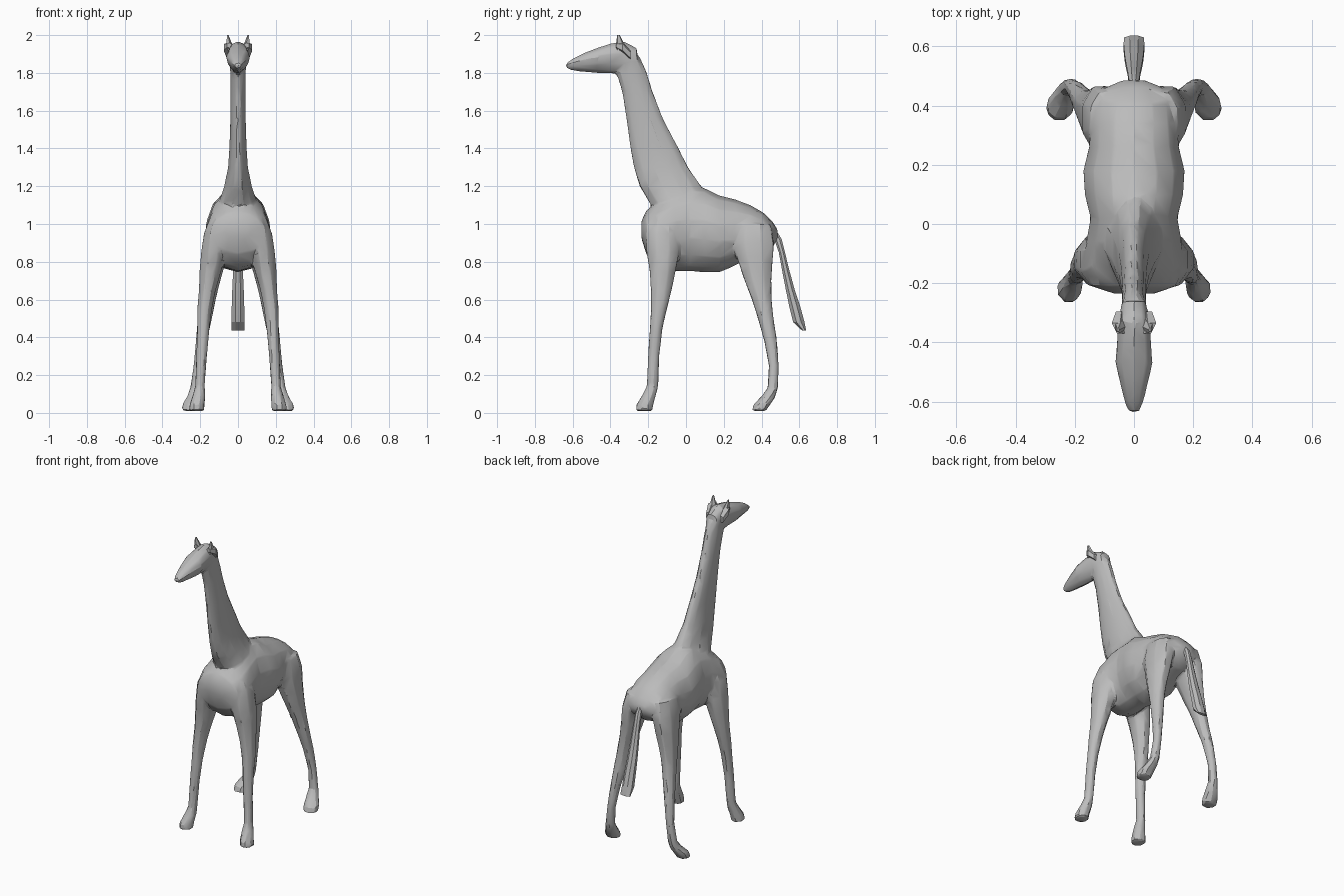
import bpy
from math import sin, cos, pi, radians

cube = bpy.data.objects.get("Cube")
if cube:
    bpy.data.objects.remove(cube, do_unlink=True)

grey = bpy.data.materials.new("warm_grey")
grey.use_nodes = True
COLOUR = (0.5, 0.5, 0.5, 1)
grey.diffuse_color = COLOUR
grey.node_tree.nodes["Principled BSDF"].inputs["Base Color"].default_value = COLOUR


def loft(name, rows, along="z", sides=12, taper=0, mirror=False):
    """Rows: position along the axis, low and high edge, inner and outer x."""
    verts, faces = [], []
    side = -1 if mirror else 1
    for t, low, high, x0, x1 in rows:
        for i in range(sides):
            a = 2 * pi * (i + 0.5) / sides
            x = (x0 + x1) / 2 + (x1 - x0) / 2 * cos(a) * (1 + taper * sin(a))
            d = (low + high) / 2 + (high - low) / 2 * sin(a)
            verts.append((side * x, d, t) if along == "z" else (side * x, t, d))
    for r in range(len(rows) - 1):
        for i in range(sides):
            j = (i + 1) % sides
            b, c = r * sides, (r + 1) * sides
            faces.append((b + i, b + j, c + j, c + i))
    faces.append(tuple(range(sides))[::-1])
    faces.append(tuple(range(len(verts) - sides, len(verts))))
    mesh = bpy.data.meshes.new(name)
    mesh.from_pydata(verts, [], faces)
    mesh.materials.append(grey)
    obj = bpy.data.objects.new(name, mesh)
    bpy.context.collection.objects.link(obj)
    bpy.context.view_layer.objects.active = obj
    # consistent outward normals
    bpy.ops.object.select_all(action="DESELECT")
    obj.select_set(True)
    bpy.ops.object.mode_set(mode="EDIT")
    bpy.ops.mesh.select_all(action="SELECT")
    bpy.ops.mesh.normals_make_consistent(inside=False)
    bpy.ops.object.mode_set(mode="OBJECT")
    return obj


def centred(rows):
    return [(t, low, high, -w, w) for t, low, high, w in rows]


def soften(obj):
    bpy.ops.object.select_all(action="DESELECT")
    obj.select_set(True)
    bpy.context.view_layer.objects.active = obj
    bpy.ops.object.shade_smooth_by_angle(angle=radians(22))


# Torso, chest to rump
torso = loft("body", centred([
    (-.235, .92, 1.02, .07), (-.21, .84, 1.07, .145), (-.15, .77, 1.12, .17),
    (-.06, .75, 1.18, .165), (.02, .75, 1.2, .15), (.1, .745, 1.19, .17),
    (.18, .745, 1.15, .175), (.26, .78, 1.13, .155), (.34, .82, 1.1, .15),
    (.41, .84, 1.06, .14), (.46, .88, 1.01, .1), (.485, .92, .97, .04),
]), along="y", sides=14)

# Neck, shoulders to crown
neck = loft("neck", centred([
    (1, -.18, .14, .11), (1.1, -.19, .13, .11), (1.2, -.25, .085, .075),
    (1.3, -.28, .015, .054), (1.4, -.298, -.035, .047), (1.55, -.317, -.115, .042),
    (1.7, -.34, -.175, .041), (1.8, -.37, -.205, .042), (1.88, -.38, -.24, .048),
    (1.95, -.37, -.3, .04),
]))

# Head, wider across the brow than the jaw
head = loft("head", centred([
    (-.635, 1.825, 1.85, .018), (-.6, 1.812, 1.875, .032), (-.54, 1.805, 1.905, .045),
    (-.47, 1.8, 1.932, .062), (-.4, 1.795, 1.955, .056), (-.33, 1.79, 1.968, .052),
    (-.26, 1.81, 1.93, .04),
]), along="y", sides=10, taper=.3)

# Legs, hoof to hip
front_leg = [
    (.01, -.27, -.175, .175, .265), (.045, -.265, -.17, .175, .258),
    (.1, -.23, -.155, .17, .24), (.14, -.21, -.145, .175, .228),
    (.3, -.203, -.14, .163, .222), (.45, -.193, -.122, .148, .218),
    (.55, -.188, -.098, .135, .218), (.65, -.19, -.072, .115, .21),
    (.75, -.197, -.05, .085, .208), (.85, -.215, -.03, .06, .2),
    (.95, -.22, -.03, .05, .185), (1.05, -.19, -.05, .05, .145),
]
hind_leg = [
    (.01, .345, .425, .205, .3), (.045, .355, .45, .2, .298),
    (.085, .395, .475, .195, .272), (.13, .43, .488, .195, .255),
    (.25, .437, .493, .185, .237), (.38, .412, .484, .163, .225),
    (.5, .378, .466, .135, .215), (.6, .345, .457, .115, .205),
    (.7, .305, .457, .09, .195), (.8, .27, .465, .06, .187),
    (.9, .235, .475, .04, .18), (1, .245, .455, .03, .155),
]
parts = [torso, neck, head]
for name, rows in (("front_leg", front_leg), ("hind_leg", hind_leg)):
    for flip in (False, True):
        parts.append(loft(name, rows, sides=8, mirror=flip))

# Fuse the parts into one faceted skin
bpy.ops.object.select_all(action="DESELECT")
for part in parts:
    part.select_set(True)
bpy.context.view_layer.objects.active = torso
bpy.ops.object.join()
remesh = torso.modifiers.new("fuse", "REMESH")
remesh.mode = "VOXEL"
remesh.voxel_size = .009
blend = torso.modifiers.new("blend", "SMOOTH")
blend.iterations = 4
facets = torso.modifiers.new("facets", "DECIMATE")
facets.ratio = .045
for mod in ("fuse", "blend", "facets"):
    bpy.ops.object.modifier_apply(modifier=mod)
soften(torso)

# Tail with a thicker tuft
tail = loft("tail", centred([
    (.435, .615, .637, .036), (.48, .565, .63, .038), (.56, .545, .608, .036),
    (.65, .527, .578, .033), (.75, .508, .55, .028), (.85, .49, .525, .023),
    (.92, .465, .508, .02), (.965, .44, .48, .012),
]), sides=8)
soften(tail)

# Horns and swept-back ears
for label, flip in (("left", False), ("right", True)):
    horn = loft(label + "_horn", [
        (1.92, -.375, -.31, .015, .06), (1.96, -.37, -.33, .034, .065),
        (2, -.365, -.35, .05, .058),
    ], sides=5, mirror=flip)
    ear = loft(label + "_ear", [
        (-.37, 1.93, 1.96, .03, .06), (-.335, 1.905, 1.965, .03, .08),
        (-.295, 1.87, 1.92, .03, .064),
    ], along="y", sides=5, mirror=flip)
    soften(horn)
    soften(ear)
